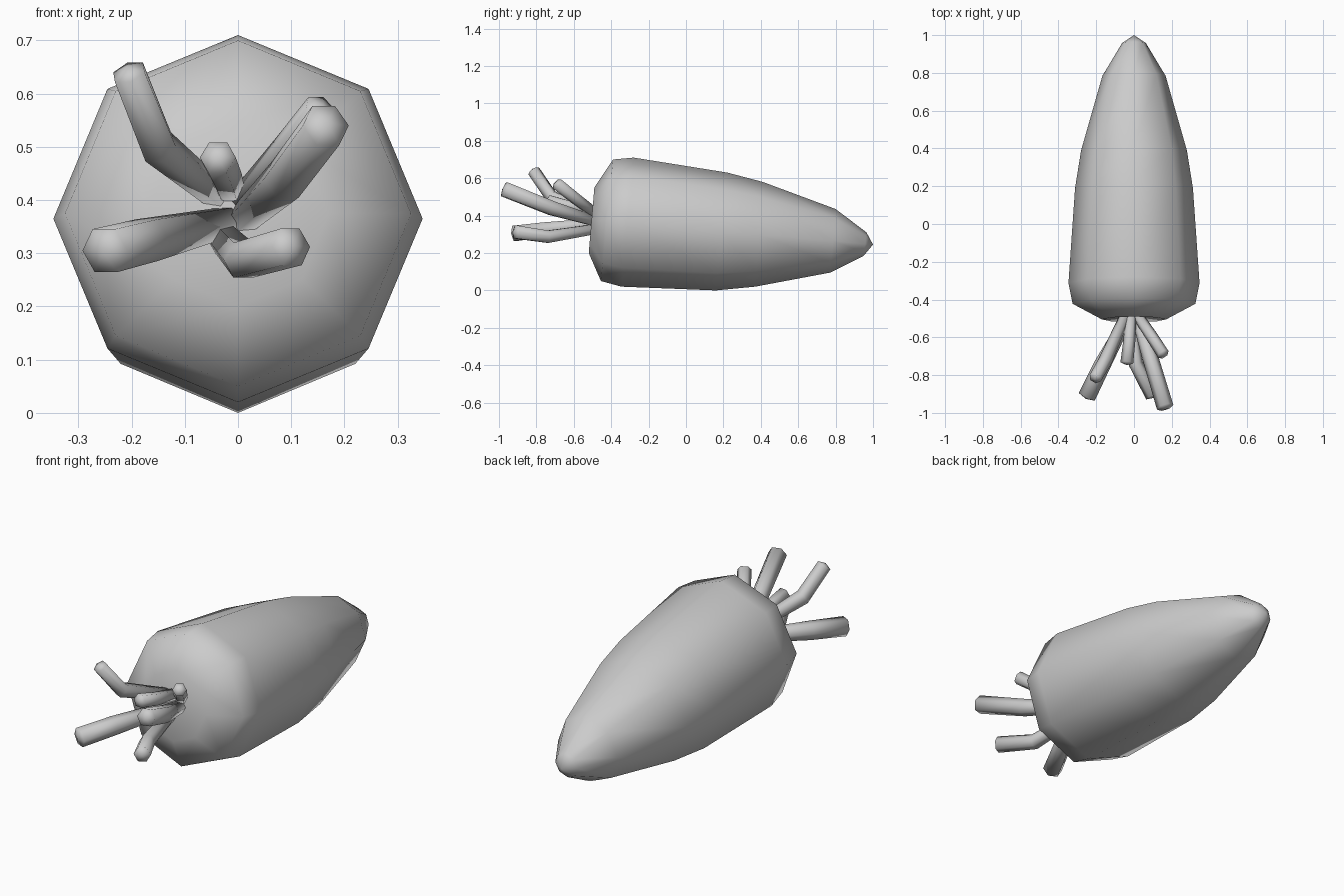
import bpy, bmesh
from math import sin, cos, tau
from mathutils import Vector

if "Cube" in bpy.data.objects:
    bpy.data.objects.remove(bpy.data.objects["Cube"])


def loft(name, rings, start=None, end=None):
    """Skin a list of equal-sized point rings, closing the ends with fans."""
    bm = bmesh.new()
    loops = [[bm.verts.new(p) for p in r] for r in rings]
    n = len(loops[0])
    for a, b in zip(loops, loops[1:]):
        for i in range(n):
            j = (i + 1) % n
            bm.faces.new((a[i], a[j], b[j], b[i]))
    for loop, tip in ((loops[0], start), (loops[-1], end)):
        if tip is None:
            bm.faces.new(loop)
        else:
            v = bm.verts.new(tip)
            for i in range(n):
                bm.faces.new((loop[i], loop[(i + 1) % n], v))
    bmesh.ops.recalc_face_normals(bm, faces=bm.faces[:])
    for f in bm.faces:
        f.smooth = True
    mesh = bpy.data.meshes.new(name)
    bm.to_mesh(mesh)
    bm.free()
    obj = bpy.data.objects.new(name, mesh)
    bpy.context.collection.objects.link(obj)
    return obj


# Root body: tilted octagonal rings (top y, top z, bottom y, bottom z, half width)
profile = [
    (-0.49, 0.55, -0.52, 0.20, 0.17),
    (-0.39, 0.70, -0.455, 0.05, 0.325),
    (-0.28, 0.71, -0.345, 0.02, 0.347),
    (0.22, 0.63, 0.16, 0.00, 0.312),
    (0.41, 0.58, 0.37, 0.02, 0.28),
    (0.80, 0.435, 0.77, 0.095, 0.167),
    (0.965, 0.31, 0.95, 0.185, 0.063),
]
rings = []
for ty, tz, by, bz, w in profile:
    top, bot = Vector((0, ty, tz)), Vector((0, by, bz))
    mid, half = (top + bot) / 2, (top - bot) / 2
    rings.append([mid + half * cos(tau * i / 8) + Vector((w * sin(tau * i / 8), 0, 0))
                  for i in range(8)])
loft("root_body", rings, start=(0, -0.485, 0.375), end=(0, 1.0, 0.245))


# Leaf stalks: bent hexagonal tubes that widen towards a blunt end
def stalk(name, path, radii):
    pts = [Vector(p) for p in path]
    out = []
    for k, p in enumerate(pts):
        d = (pts[min(k + 1, len(pts) - 1)] - pts[max(k - 1, 0)]).normalized()
        u = d.cross(Vector((0, 0, 1))).normalized()
        v = u.cross(d)
        out.append([p + (u * cos(tau * i / 6) + v * sin(tau * i / 6)) * radii[k]
                    for i in range(6)])
    tip = pts[-1] + (pts[-1] - pts[-2]).normalized() * 0.012
    loft(name, out, end=tip)


stalks = {
    "stalk_upper_left": ([(-0.04, -0.47, 0.41), (-0.15, -0.72, 0.50), (-0.205, -0.815, 0.64)],
                         (0.028, 0.037, 0.034)),
    "stalk_lower_left": ([(-0.02, -0.47, 0.36), (-0.17, -0.75, 0.325), (-0.25, -0.915, 0.305)],
                         (0.030, 0.045, 0.047)),
    "stalk_bottom": ([(-0.03, -0.47, 0.33), (0.01, -0.74, 0.287), (0.10, -0.91, 0.312)],
                     (0.030, 0.038, 0.040)),
    "stalk_long_right": ([(0.01, -0.47, 0.365), (0.09, -0.72, 0.44), (0.165, -0.97, 0.54)],
                         (0.030, 0.043, 0.045)),
    "stalk_short_right": ([(0.01, -0.47, 0.40), (0.09, -0.59, 0.49), (0.155, -0.69, 0.57)],
                          (0.028, 0.032, 0.033)),
    "stalk_middle": ([(-0.015, -0.47, 0.42), (-0.025, -0.62, 0.45), (-0.038, -0.735, 0.48)],
                     (0.028, 0.032, 0.034)),
}
for name, (path, radii) in stalks.items():
    stalk(name, path, radii)
